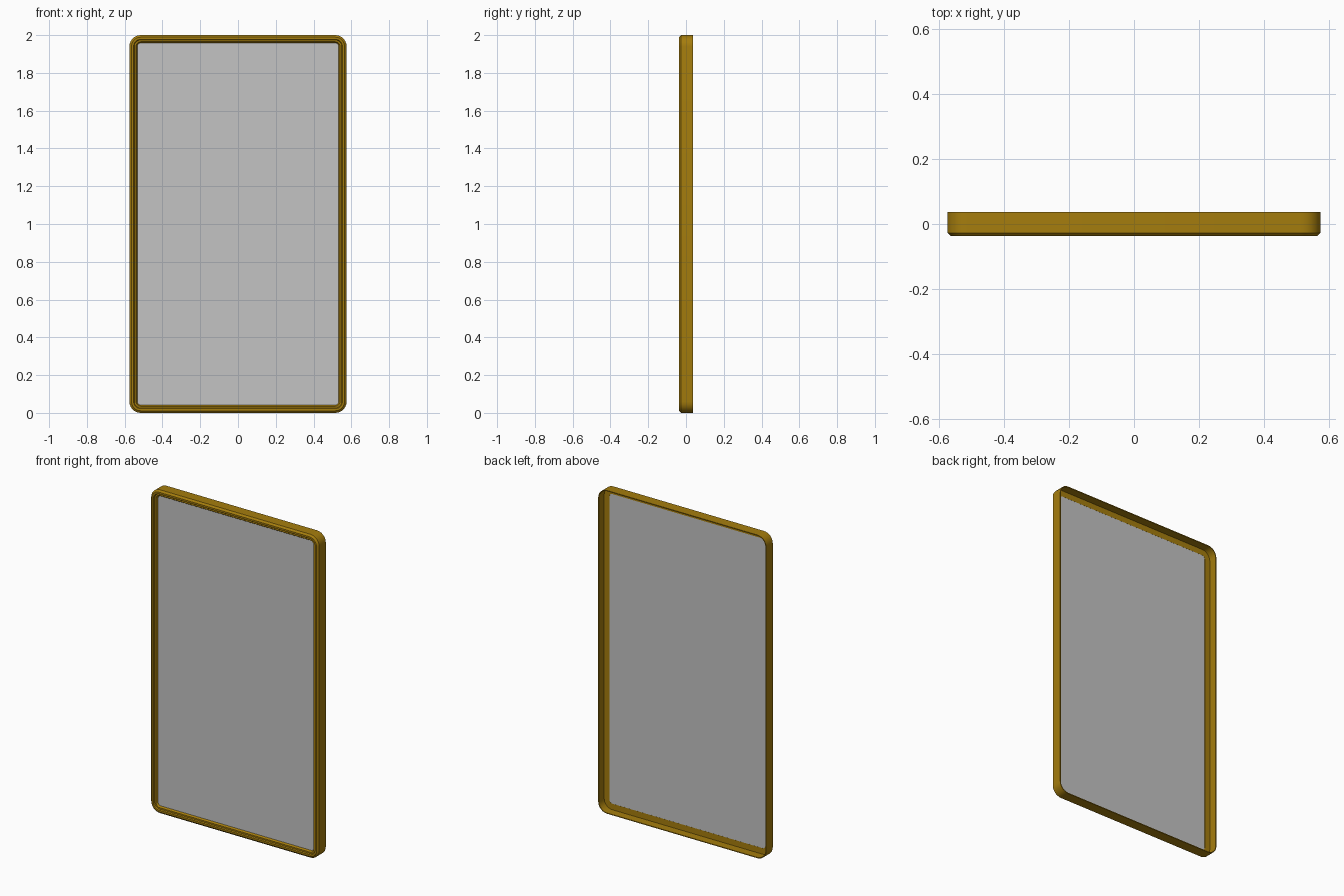
import bpy, bmesh, math

if "Cube" in bpy.data.objects:
    bpy.data.objects.remove(bpy.data.objects["Cube"])

W, H, R = 0.575, 1.0, 0.06      # half width, half height, corner radius
SEG = 6                         # segments per rounded corner


def material(name, rgb):
    m = bpy.data.materials.new(name)
    m.diffuse_color = (*rgb, 1)
    m.use_nodes = True
    m.node_tree.nodes["Principled BSDF"].inputs["Base Color"].default_value = m.diffuse_color
    return m


def rounded_loop(inset, y):
    """Rounded rectangle, inset from the outer outline, at depth y."""
    r = R - inset
    pts = []
    for i, (sx, sz) in enumerate([(1, 1), (-1, 1), (-1, -1), (1, -1)]):
        for k in range(SEG + 1):
            a = math.pi / 2 * (i + k / SEG)
            pts.append((sx * (W - R) + r * math.cos(a), y,
                        H + sz * (H - R) + r * math.sin(a)))
    return pts


def loft(name, sections, mat, closed):
    """Join rounded loops; closed wraps the profile, otherwise ends are capped."""
    bm = bmesh.new()
    rings = [[bm.verts.new(p) for p in rounded_loop(*s)] for s in sections]
    pairs = list(zip(rings, rings[1:]))
    if closed:
        pairs.append((rings[-1], rings[0]))
    else:
        bm.faces.new(rings[0])
        bm.faces.new(rings[-1])
    for a, b in pairs:
        n = len(a)
        for j in range(n):
            bm.faces.new((a[j], a[(j + 1) % n], b[(j + 1) % n], b[j]))
    bmesh.ops.recalc_face_normals(bm, faces=bm.faces)
    me = bpy.data.meshes.new(name)
    bm.to_mesh(me)
    bm.free()
    me.materials.append(mat)
    ob = bpy.data.objects.new(name, me)
    bpy.context.collection.objects.link(ob)
    bpy.ops.object.select_all(action='DESELECT')
    ob.select_set(True)
    bpy.context.view_layer.objects.active = ob
    bpy.ops.object.shade_smooth_by_angle(angle=math.radians(30))
    return ob


gold = material("antique_gold", (0.376, 0.205, 0.004))
grey = material("mirror_grey", (0.55, 0.55, 0.55))

# Frame moulding: chamfered front bead, stepped inner lip, hollow back
profile = [(0.0, 0.0375), (0.0, -0.027), (0.011, -0.0375), (0.022, -0.0375),
           (0.026, -0.031), (0.035, -0.031), (0.042, -0.020),
           (0.042, -0.014), (0.005, -0.014), (0.005, 0.0375)]
loft("frame", profile, gold, True)

# Mirror panel set just behind the front lip
loft("mirror_panel", [(0.0405, -0.020), (0.0405, -0.0145)], grey, False)
